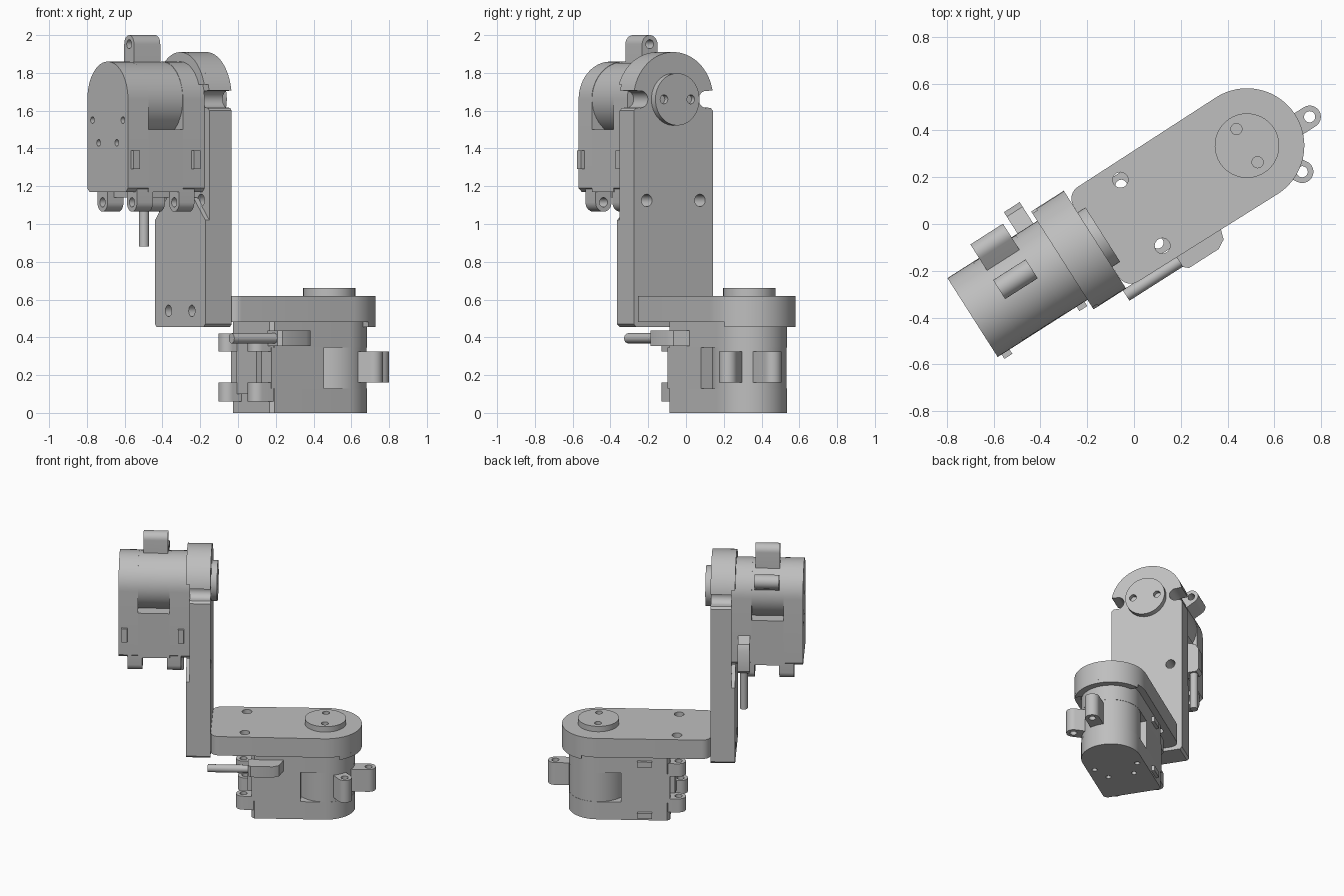
import bpy, bmesh, math
from mathutils import Matrix, Vector

if "Cube" in bpy.data.objects:
    bpy.data.objects.remove(bpy.data.objects["Cube"], do_unlink=True)

grey = bpy.data.materials.new("plain grey plastic")
grey.use_nodes = True
GREY = (0.52, 0.52, 0.52, 1)
grey.diffuse_color = GREY
grey.node_tree.nodes["Principled BSDF"].inputs["Base Color"].default_value = GREY


def arc(p, q, r, start, end, n=24):
    """Points on an arc, angles in degrees."""
    angles = [math.radians(start + (end - start) * i / n) for i in range(n + 1)]
    return [(p + r * math.cos(a), q + r * math.sin(a)) for a in angles]


def circle(p, q, r, n=32):
    return arc(p, q, r, 0, 360, n)[:-1]


def rect(p0, p1, q0, q1):
    return [(p0, q0), (p1, q0), (p1, q1), (p0, q1)]


def mirrored(half):
    """Close a half outline (q >= 0) across the arm's centre line."""
    return half + [(p, -q) for p, q in reversed(half) if q > 1e-5]


def prism(name, outline, c0, c1, frame):
    """Extrude a flat outline from depth c0 to c1 along the shaft axis."""
    bm = bmesh.new()
    base = bm.faces.new([bm.verts.new((p, q, c0)) for p, q in outline])
    grown = bmesh.ops.extrude_face_region(bm, geom=[base])["geom"]
    top = [v for v in grown if isinstance(v, bmesh.types.BMVert)]
    bmesh.ops.translate(bm, verts=top, vec=(0, 0, c1 - c0))
    bmesh.ops.recalc_face_normals(bm, faces=bm.faces)
    mesh = bpy.data.meshes.new(name)
    bm.to_mesh(mesh)
    bm.free()
    mesh.materials.append(grey)
    obj = bpy.data.objects.new(name, mesh)
    bpy.context.collection.objects.link(obj)
    obj.matrix_world = frame
    return obj


def drill(obj, spots, r, c0, c1):
    """Cut round holes through a part."""
    for p, q in spots:
        cutter = prism("hole_cutter", circle(p, q, r, 20), c0, c1, obj.matrix_world)
        cutter.hide_render = True
        mod = obj.modifiers.new("hole", 'BOOLEAN')
        mod.operation = 'DIFFERENCE'
        mod.solver = 'EXACT'
        mod.object = cutter
        bpy.context.view_layer.update()
        graph = bpy.context.evaluated_depsgraph_get()
        mesh = bpy.data.meshes.new_from_object(obj.evaluated_get(graph))
        obj.modifiers.clear()
        obj.data = mesh
        bpy.data.objects.remove(cutter, do_unlink=True)


def servo(tag, frame):
    def part(name, outline, c0, c1):
        return prism(tag + "_" + name, outline, c0, c1, frame)

    # Housing: round nose, square tail, windows recessed to the nose cylinder
    h = 0.2
    shell = arc(0, 0, h, -90, 90) + [(-0.47, h), (-0.49, h - 0.02),
                                     (-0.49, 0.02 - h), (-0.47, -h)]
    bottom = part("housing_bottom", shell, 0, 0.13)
    drill(bottom, [(-0.11, 0.15), (-0.11, -0.15), (-0.23, 0.09), (-0.23, -0.09)],
          0.018, -0.05, 0.06)
    part("housing_top", shell, 0.345, 0.48)
    part("housing_tail", rect(-0.49, -0.16, -h, h), 0.13, 0.345)
    part("motor_barrel", circle(0, 0, 0.198, 48), 0.13, 0.345)

    # Mounting ears on the nose
    for i, (p, q) in enumerate([(0.292, -0.04), (0.139, -0.221)]):
        turn = math.degrees(math.atan2(q, p)) if i else 0
        d = Vector((math.cos(math.radians(turn)), math.sin(math.radians(turn))))
        side = Vector((-d.y, d.x)) * 0.048
        root = Vector((p, q)) - d * 0.16
        outline = arc(p, q, 0.048, turn - 90, turn + 90, 14)
        outline += [tuple(root + side), tuple(root - side)]
        ear = part("nose_ear", outline, 0.16, 0.325)
        drill(ear, [(p, q)], 0.024, 0.1, 0.4)

    # Screw lugs on the tail
    for q in (-0.145, 0.145):
        for c0, c1 in ((0.06, 0.16), (0.325, 0.42)):
            outline = arc(-0.545, q, 0.05, 90, 270, 14)
            outline += [(-0.47, q - 0.05), (-0.47, q + 0.05)]
            lug = part("tail_lug", outline, c0, c1)
            drill(lug, [(-0.545, q)], 0.025, c0 - 0.05, c1 + 0.05)
    part("tail_ridge", rect(-0.52, -0.48, -0.1, 0.1), 0.1, 0.4)

    # Latch bumps
    for c in (0.02, 0.4):
        part("latch_bump", rect(-0.37, -0.27, 0.19, 0.222), c, c + 0.04)

    # Cable and its strain relief
    part("strain_relief", [(-0.51, -0.19), (-0.51, -0.29), (-0.49, -0.308),
                           (-0.34, -0.308), (-0.3, -0.285), (-0.27, -0.19)],
         0.355, 0.435)
    spin = Matrix.Translation((-0.78, -0.262, 0.395)) @ Matrix.Rotation(math.pi / 2, 4, 'Y')
    prism(tag + "_cable", circle(0, 0, 0.027, 24), 0, 0.29, frame @ spin)

    # Output disc
    disc = part("output_disc", circle(0, 0, 0.138, 48), 0.6, 0.66)
    drill(disc, [(0, 0.084), (0, -0.084)], 0.024, 0.63, 0.7)


def arm(tag, outline, frame, foot_holes=()):
    plate = prism(tag + "_plate", outline, 0.48, 0.62, frame)
    drill(plate, [(-0.535, 0.167), (-0.535, -0.167)], 0.033, 0.4, 0.7)
    drill(plate, foot_holes, 0.031, 0.4, 0.56)


# Frames: the lower unit lies flat, the upper one stands on its end
turn = Matrix.Rotation(math.radians(32.5), 4, 'Z')
u = turn @ Vector((1, 0, 0))
v = turn @ Vector((0, 1, 0))
up = Vector((0, 0, 1))


def make_frame(p, q, c, origin):
    m = Matrix((p, q, c)).transposed().to_4x4()
    return Matrix.Translation(origin) @ m


lower = make_frame(u, v, up, (0.483, 0.335, 0))
upper = make_frame(up, -v, u, (-0.69, -0.4, 1.66))

# Lower arm: straight plate with a round nose
HW = 0.24
servo("lower_servo", lower)
arm("lower_arm", mirrored(arc(0, 0, HW + 0.005, 0, 90)
                          + arc(-0.704, HW - 0.06, 0.06, 90, 180, 8)), lower)
prism("lower_arm_nose_lip", arc(0, 0, HW + 0.005, -65, 65), 0.455, 0.485, lower)

# Upper arm: longer plate with a notched dome and a thick foot
W = 0.248
servo("upper_servo", upper)
notched = (arc(0, 0, 0.25, 0, 79) + arc(0, 0.205, 0.045, 10, -190, 14)
           + [(-0.045, W - 0.015), (-0.06, W), (-1.19, W), (-1.205, W - 0.015)])
foot_holes = [(-1.12, 0.115), (-1.12, -0.115)]
arm("upper_arm", mirrored(notched), upper, foot_holes)
prism("upper_arm_dome_lip", arc(0, 0, 0.25, -72, 72), 0.455, 0.485, upper)
foot = prism("upper_arm_foot", mirrored([(-0.52, 0.13), (-0.64, W), (-1.19, W),
                                         (-1.205, W - 0.015)]), 0.455, 0.485, upper)
drill(foot, foot_holes, 0.031, 0.4, 0.6)

# Smooth round walls, keep corners sharp
bpy.ops.object.select_all(action='DESELECT')
for obj in bpy.context.scene.objects:
    if obj.type == 'MESH':
        obj.select_set(True)
        bpy.context.view_layer.objects.active = obj
bpy.ops.object.shade_smooth_by_angle(angle=math.radians(30))
